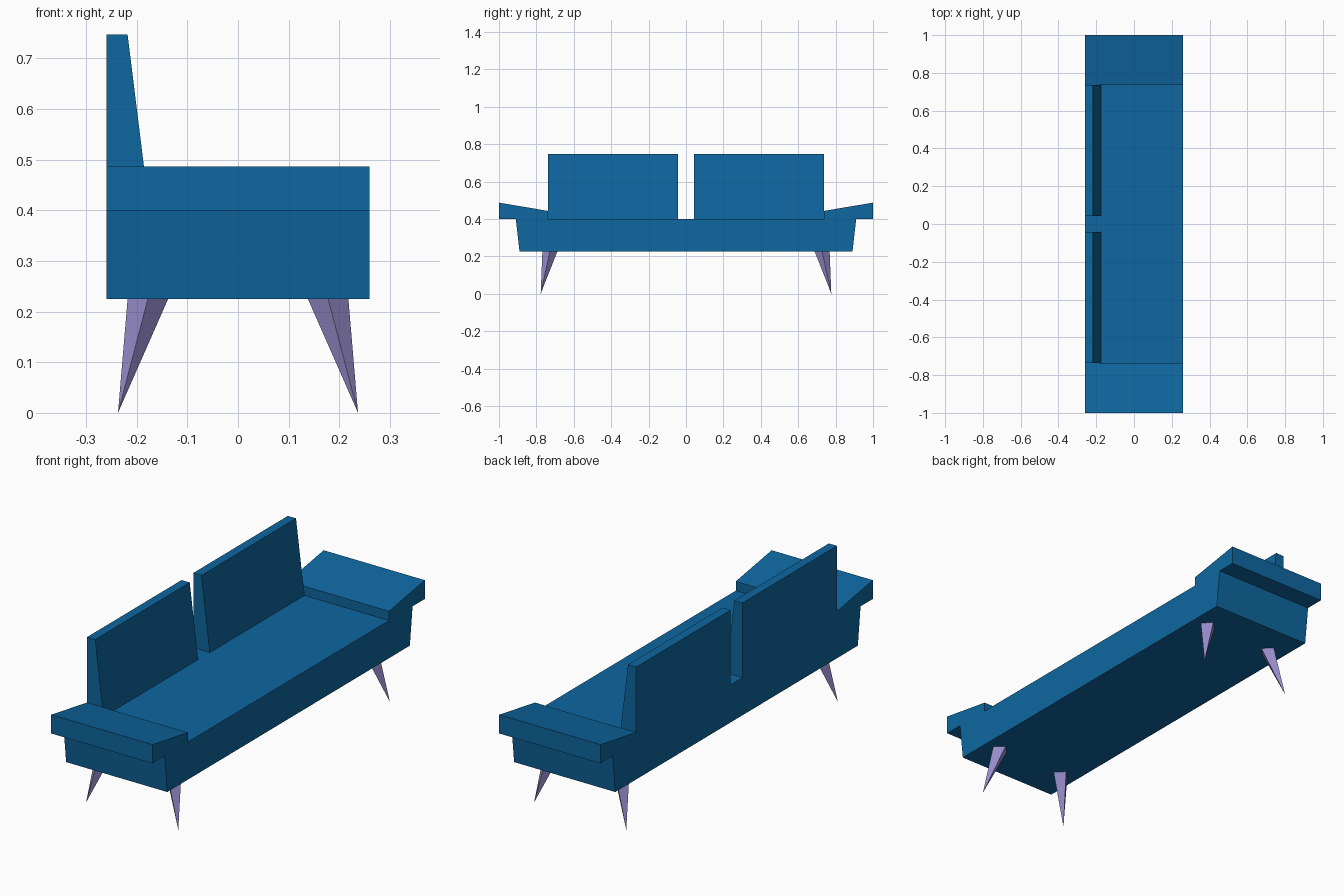
import bpy
import bmesh
from mathutils import Vector

cube = bpy.data.objects.get("Cube")
if cube:
    bpy.data.objects.remove(cube, do_unlink=True)


def material(name, rgb):
    m = bpy.data.materials.new(name)
    m.use_nodes = True
    color = (*rgb, 1.0)
    m.diffuse_color = color
    m.node_tree.nodes["Principled BSDF"].inputs["Base Color"].default_value = color
    return m


BLUE = material("blue_upholstery", (0.0044, 0.135, 0.35))
LILAC = material("lilac_legs", (0.30, 0.26, 0.58))


def add_object(name, bm, mat):
    bmesh.ops.recalc_face_normals(bm, faces=bm.faces)
    mesh = bpy.data.meshes.new(name)
    bm.to_mesh(mesh)
    bm.free()
    mesh.materials.append(mat)
    obj = bpy.data.objects.new(name, mesh)
    bpy.context.collection.objects.link(obj)
    return obj


def prism(name, profile, axis, lo, hi, mat):
    """Extrude a (horizontal, z) profile along the x or y axis."""
    bm = bmesh.new()
    if axis == "x":
        points = [(lo, a, z) for a, z in profile]
        offset = Vector((hi - lo, 0, 0))
    else:
        points = [(a, lo, z) for a, z in profile]
        offset = Vector((0, hi - lo, 0))
    face = bm.faces.new([bm.verts.new(p) for p in points])
    new = bmesh.ops.extrude_face_region(bm, geom=[face], use_keep_orig=True)
    verts = [v for v in new["geom"] if isinstance(v, bmesh.types.BMVert)]
    bmesh.ops.translate(bm, verts=verts, vec=offset)
    return add_object(name, bm, mat)


HALF_DEPTH = 0.26
BASE_Z, SEAT_Z = 0.225, 0.40
ARM_Y = 0.737

# Seat base, slightly narrower at the bottom
prism("seat_base",
      [(-0.89, BASE_Z), (0.89, BASE_Z), (0.91, SEAT_Z), (-0.91, SEAT_Z)],
      "x", -HALF_DEPTH, HALF_DEPTH, BLUE)

for sy, end in ((-1, "front"), (1, "rear")):
    # Sloping armrest overhanging the base
    prism(f"{end}_armrest",
          [(sy * ARM_Y, SEAT_Z), (sy, SEAT_Z), (sy, 0.487), (sy * ARM_Y, 0.443)],
          "x", -HALF_DEPTH, HALF_DEPTH, BLUE)

    # Wedge-shaped backrest
    prism(f"{end}_backrest",
          [(-HALF_DEPTH, SEAT_Z), (-0.175, SEAT_Z), (-0.218, 0.747), (-HALF_DEPTH, 0.747)],
          "y", sy * 0.043, sy * ARM_Y, BLUE)

    # Splayed four-sided pointed legs
    for sx, side in ((-1, "right"), (1, "left")):
        bm = bmesh.new()
        cx, cy, r = sx * 0.178, sy * 0.728, 0.04
        top = [bm.verts.new((cx + dx * r, cy + dy * r, BASE_Z))
               for dx, dy in ((1, 0), (0, 1), (-1, 0), (0, -1))]
        tip = bm.verts.new((sx * 0.237, sy * 0.777, 0))
        bm.faces.new(top)
        for i in range(4):
            bm.faces.new((top[i], top[(i + 1) % 4], tip))
        add_object(f"{end}_{side}_leg", bm, LILAC)
